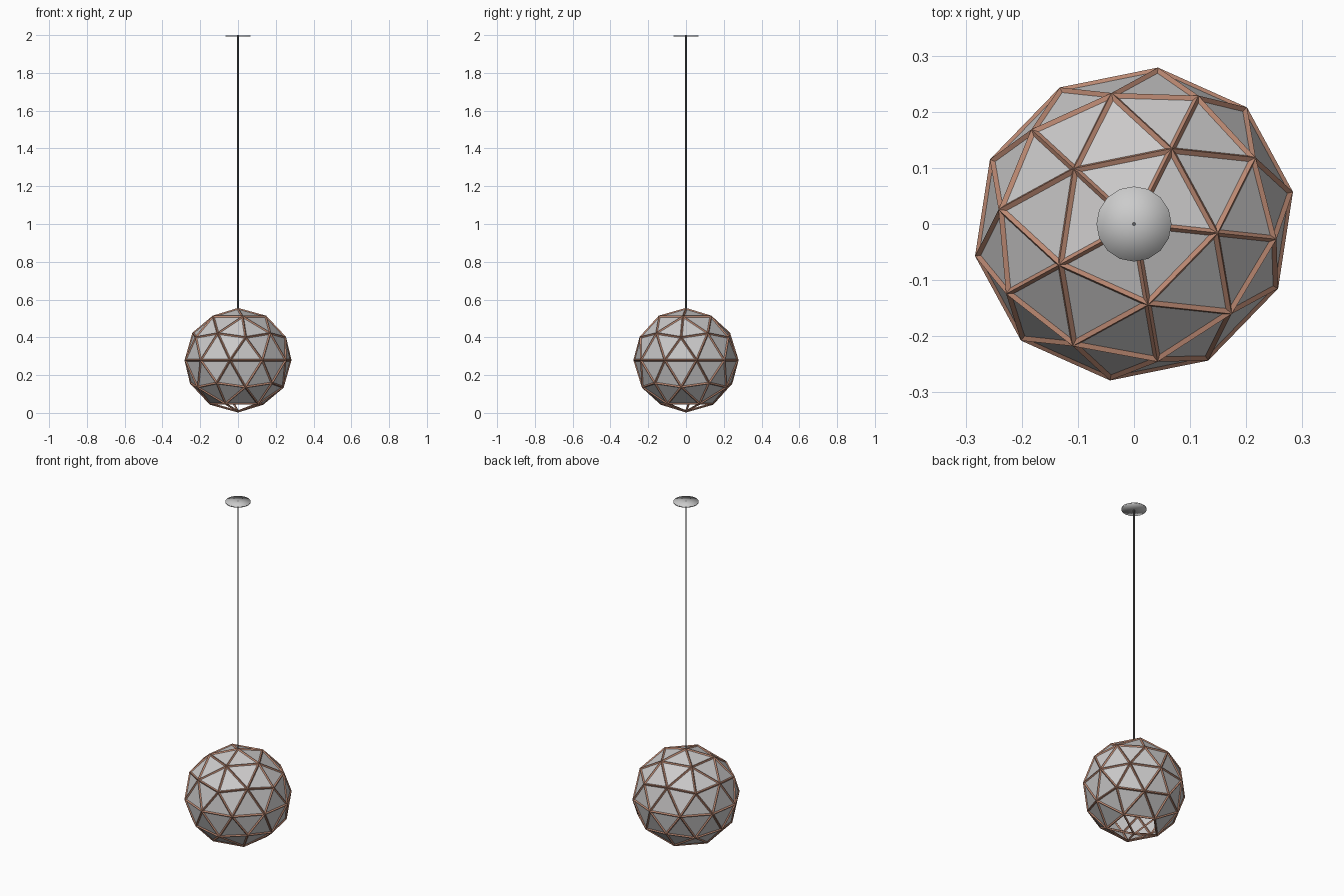
import bpy, bmesh, math
from mathutils import Matrix

if "Cube" in bpy.data.objects:
    bpy.data.objects.remove(bpy.data.objects["Cube"])

CZ = 0.279  # height of the shade's centre


def material(name, rgb):
    m = bpy.data.materials.new(name)
    m.diffuse_color = (*rgb, 1)
    m.use_nodes = True
    m.node_tree.nodes["Principled BSDF"].inputs["Base Color"].default_value = m.diffuse_color
    return m


copper = material("copper", (0.50, 0.25, 0.17))
panel_grey = material("panel grey", (0.60, 0.59, 0.59))
metal = material("canopy metal", (0.60, 0.60, 0.60))
cord_grey = material("cord grey", (0.12, 0.12, 0.12))


def add_object(name, bm, mat):
    me = bpy.data.meshes.new(name)
    bm.to_mesh(me)
    bm.free()
    ob = bpy.data.objects.new(name, me)
    bpy.context.collection.objects.link(ob)
    me.materials.append(mat)
    return ob


def geodesic():
    """80-face ball, turned about z and slightly stretched along a diagonal."""
    bm = bmesh.new()
    bmesh.ops.create_icosphere(bm, subdivisions=2, radius=1)
    turn = Matrix.Rotation(math.radians(-7.4), 4, 'Z')
    diag = Matrix.Rotation(math.radians(30), 4, 'Z')
    stretch = diag @ Matrix.Diagonal((0.2845, 0.271, 0.271, 1)) @ diag.inverted()
    bm.transform(Matrix.Translation((0, 0, CZ)) @ stretch @ turn)
    return bm


# Copper lattice along every edge of the ball
frame = add_object("lattice_frame", geodesic(), copper)
wire = frame.modifiers.new("struts", 'WIREFRAME')
wire.thickness = 0.012
wire.offset = 0
wire.use_even_offset = True

# Flat panels, left open in the five triangles round the lowest point
bm = geodesic()
lowest = min(bm.verts, key=lambda v: v.co.z)
bmesh.ops.delete(bm, geom=list(lowest.link_faces), context='FACES')
add_object("shade_panels", bm, panel_grey)

# Hanging cord
bm = bmesh.new()
z0, z1 = 0.54, 2.0
bmesh.ops.create_cone(bm, cap_ends=True, segments=8, radius1=0.004, radius2=0.004,
                      depth=z1 - z0, matrix=Matrix.Translation((0, 0, (z0 + z1) / 2)))
add_object("cord", bm, cord_grey)

# Thin round ceiling canopy with softened shading
bm = bmesh.new()
bmesh.ops.create_cone(bm, cap_ends=True, cap_tris=True, segments=16, radius1=0.067,
                      radius2=0.067, depth=0.007, matrix=Matrix.Translation((0, 0, 1.9955)))
for f in bm.faces:
    f.smooth = True
add_object("ceiling_canopy", bm, metal)
